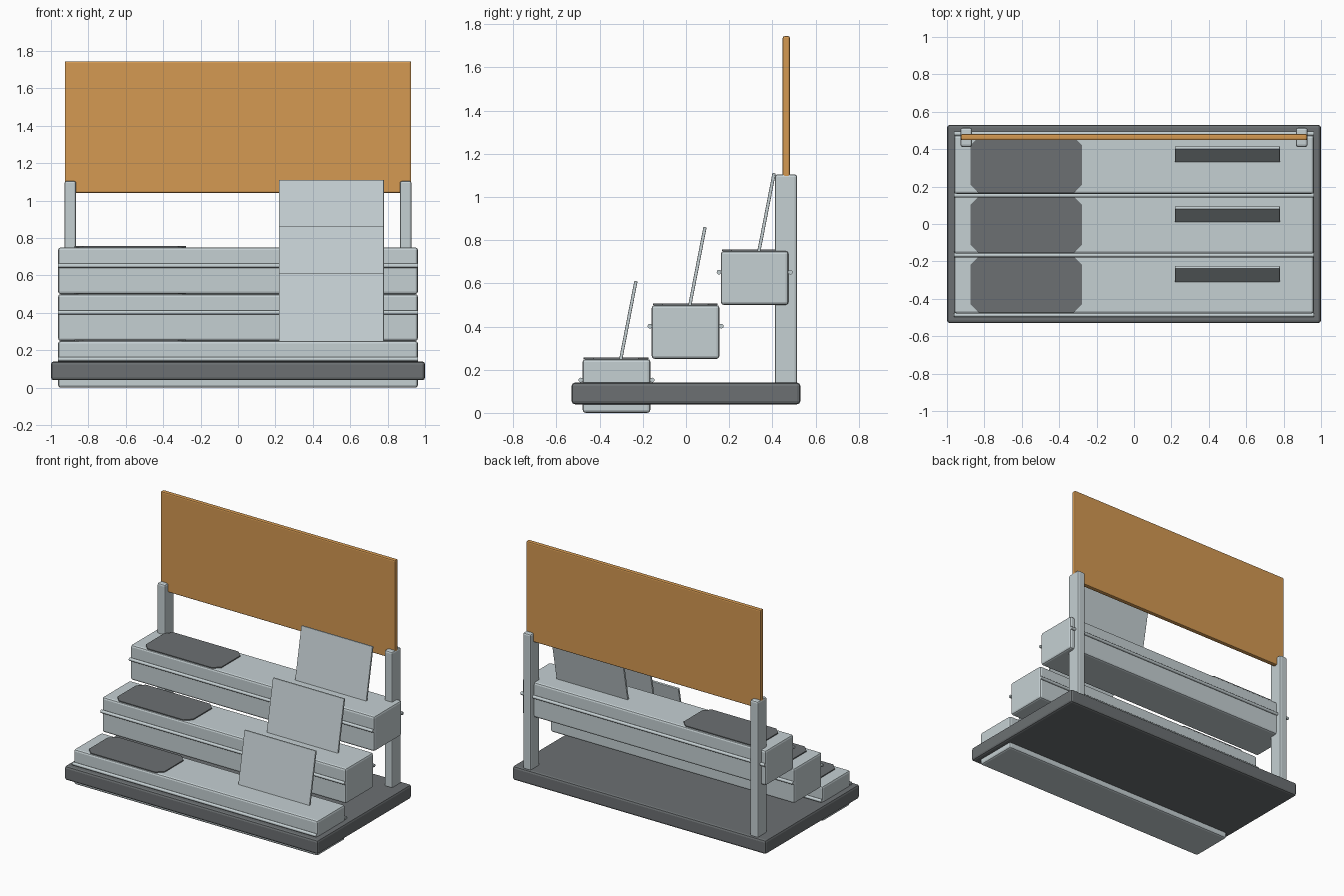
import bpy, bmesh
from math import radians, sin, cos
from mathutils import Matrix

cube = bpy.data.objects.get("Cube")
if cube:
    bpy.data.objects.remove(cube, do_unlink=True)


def material(name, rgb):
    m = bpy.data.materials.new(name)
    m.use_nodes = True
    m.diffuse_color = (*rgb, 1)
    m.node_tree.nodes["Principled BSDF"].inputs["Base Color"].default_value = (*rgb, 1)
    return m


PALE = material("pale grey metal", (0.56, 0.63, 0.65))
DARK = material("dark grey", (0.15, 0.163, 0.17))
ORANGE = material("orange board", (0.66, 0.32, 0.085))


def finish(name, bm, mat):
    mesh = bpy.data.meshes.new(name)
    bm.to_mesh(mesh)
    bm.free()
    mesh.materials.append(mat)
    obj = bpy.data.objects.new(name, mesh)
    bpy.context.collection.objects.link(obj)
    return obj


def box(name, x, y, z, mat, bevel=0.0):
    """Box from (min, max) ranges, with optional rounded edges."""
    bm = bmesh.new()
    bmesh.ops.create_cube(bm, size=1)
    for v in bm.verts:
        for i, (lo, hi) in enumerate((x, y, z)):
            v.co[i] = lo if v.co[i] < 0 else hi
    obj = finish(name, bm, mat)
    if bevel:
        mod = obj.modifiers.new("edges", "BEVEL")
        mod.width, mod.segments = bevel, 2
    return obj


def rod(name, y, z, half, radius):
    bm = bmesh.new()
    bmesh.ops.create_cone(bm, cap_ends=True, segments=12, radius1=radius,
                          radius2=radius, depth=2 * half,
                          matrix=Matrix.Translation((0, y, z)) @ Matrix.Rotation(radians(90), 4, 'Y'))
    for f in bm.faces:
        f.smooth = len(f.verts) == 4
    return finish(name, bm, PALE)


def mat_plate(name, x, y, z, cut, thick):
    """Thin plate with clipped corners."""
    (x0, x1), (y0, y1) = x, y
    outline = [(x0 + cut, y0), (x1 - cut, y0), (x1, y0 + cut), (x1, y1 - cut),
               (x1 - cut, y1), (x0 + cut, y1), (x0, y1 - cut), (x0, y0 + cut)]
    bm = bmesh.new()
    face = bm.faces.new([bm.verts.new((a, b, z)) for a, b in outline])
    top = bmesh.ops.extrude_face_region(bm, geom=[face])["geom"]
    for v in top:
        if isinstance(v, bmesh.types.BMVert):
            v.co.z += thick
    bmesh.ops.recalc_face_normals(bm, faces=bm.faces)
    return finish(name, bm, DARK)


# Base slab
box("base", (-1, 1), (-0.53, 0.53), (0.04, 0.14), DARK, 0.015)

# Three stepped shelves, each with rails, a mat and a leaning card
TILT = radians(-11)
for i, tier in enumerate(("lower", "middle", "upper")):
    y, z = -0.322 + 0.32 * i, 0.25 * i
    top = z + 0.25
    box(tier + "_shelf", (-0.962, 0.962), (y - 0.157, y + 0.157), (z, top), PALE, 0.014)
    for side, s in (("front", -1), ("back", 1)):
        rod(f"{tier}_{side}_rail", y + s * 0.165, z + 0.152, 0.962, 0.011)
    mat_plate(tier + "_mat", (-0.875, -0.277), (y - 0.152, y + 0.148), top, 0.045, 0.007)
    card = box(tier + "_card", (0.218, 0.78), (-0.0075, 0.0075), (-0.005, 0.367), PALE, 0.003)
    card.location = (0, y + 0.02, top)
    card.rotation_euler.x = TILT

# Rear posts and the back board
for side, s in (("right", -1), ("left", 1)):
    box(side + "_post", sorted((s * 0.865, s * 0.928)), (0.412, 0.515), (0.13, 1.105), PALE, 0.012)
box("back_board", (-0.926, 0.926), (0.448, 0.481), (1.04, 1.745), ORANGE, 0.008)
